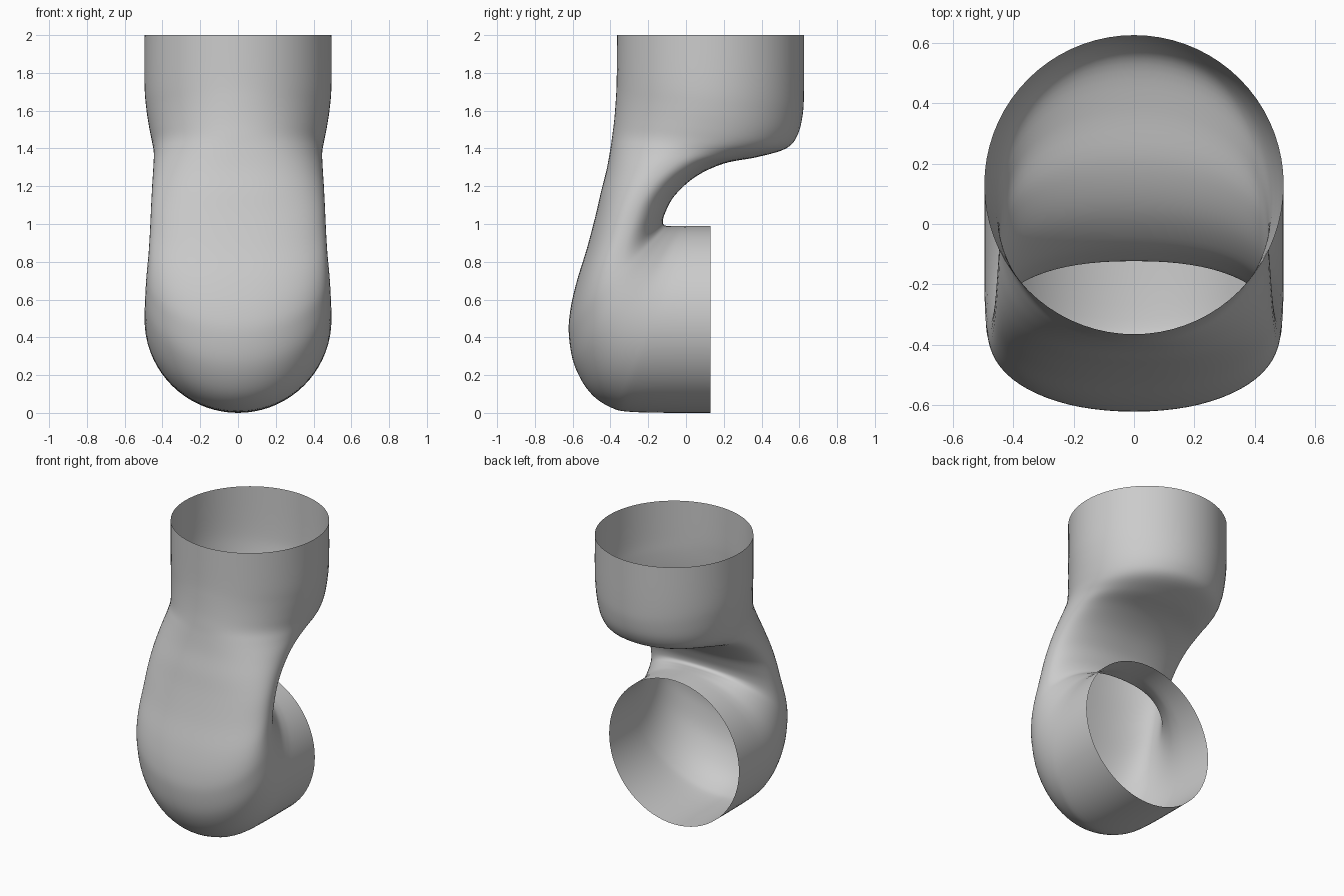
import bpy, bmesh, math
from mathutils import Vector

cube = bpy.data.objects.get("Cube")
if cube:
    bpy.data.objects.remove(cube, do_unlink=True)

grey = bpy.data.materials.new("plain grey")
grey.use_nodes = True
colour = (0.6, 0.6, 0.6, 1)
grey.diffuse_color = colour
grey.node_tree.nodes["Principled BSDF"].inputs["Base Color"].default_value = colour

# Stations along the pipe: outer y, z, inner y, z, half width, squareness
stations = [Vector(s) for s in (
    (-.365, 2, .625, 2, .495, 2),
    (-.367, 1.76, .625, 1.72, .495, 2),
    (-.372, 1.65, .618, 1.58, .486, 2),
    (-.38, 1.55, .59, 1.47, .470, 2.05),
    (-.39, 1.47, .53, 1.40, .455, 2.1),
    (-.40, 1.40, .38, 1.355, .446, 2.2),
    (-.42, 1.29, .20, 1.32, .448, 2.3),
    (-.45, 1.17, .05, 1.25, .454, 2.3),
    (-.48, 1.04, -.06, 1.15, .460, 2.3),
    (-.525, .87, -.11, 1.06, .466, 2.3),
    (-.58, .69, -.123, 1.01, .473, 2.3),
    (-.613, .54, -.11, .992, .480, 2.2),
    (-.62, .41, -.08, .99, .486, 2.1),
    (-.59, .25, -.05, .99, .491, 2.05),
    (-.51, .11, -.02, .99, .494, 2),
    (-.40, .03, .01, .99, .495, 2),
    (-.27, .004, .05, .99, .495, 2),
    (.13, 0, .13, .99, .495, 2),
)]
SIDES, STEPS = 72, 5


def blend(i, t):
    """Smooth curve through neighbouring stations."""
    a, b = stations[max(i - 1, 0)], stations[i]
    c, d = stations[i + 1], stations[min(i + 2, len(stations) - 1)]
    return (b * 2 + (c - a) * t + (a * 2 - b * 5 + c * 4 - d) * t * t
            + (b * 3 - a - c * 3 + d) * t ** 3) / 2


def rounded(v, power):
    return math.copysign(abs(v) ** (2 / power), v)


# Open pipe wall lofted through the cross-sections
bm = bmesh.new()
sections = [blend(i, k / STEPS) for i in range(len(stations) - 1) for k in range(STEPS)]
sections.append(stations[-1])
rings = []
for oy, oz, iy, iz, width, power in sections:
    outer, inner = Vector((0, oy, oz)), Vector((0, iy, iz))
    middle, half = (outer + inner) / 2, (inner - outer) / 2
    ring = []
    for k in range(SIDES):
        angle = math.tau * k / SIDES
        across = Vector((width * rounded(math.cos(angle), power), 0, 0))
        ring.append(bm.verts.new(middle + across + half * rounded(math.sin(angle), power)))
    rings.append(ring)
for upper, lower in zip(rings, rings[1:]):
    for k in range(SIDES):
        n = (k + 1) % SIDES
        bm.faces.new((upper[k], lower[k], lower[n], upper[n]))

mesh = bpy.data.meshes.new("bent_pipe")
bm.to_mesh(mesh)
bm.free()
mesh.materials.append(grey)
pipe = bpy.data.objects.new("bent_pipe", mesh)
bpy.context.collection.objects.link(pipe)
bpy.context.view_layer.objects.active = pipe
pipe.select_set(True)
bpy.ops.object.shade_smooth_by_angle(angle=math.radians(50))
